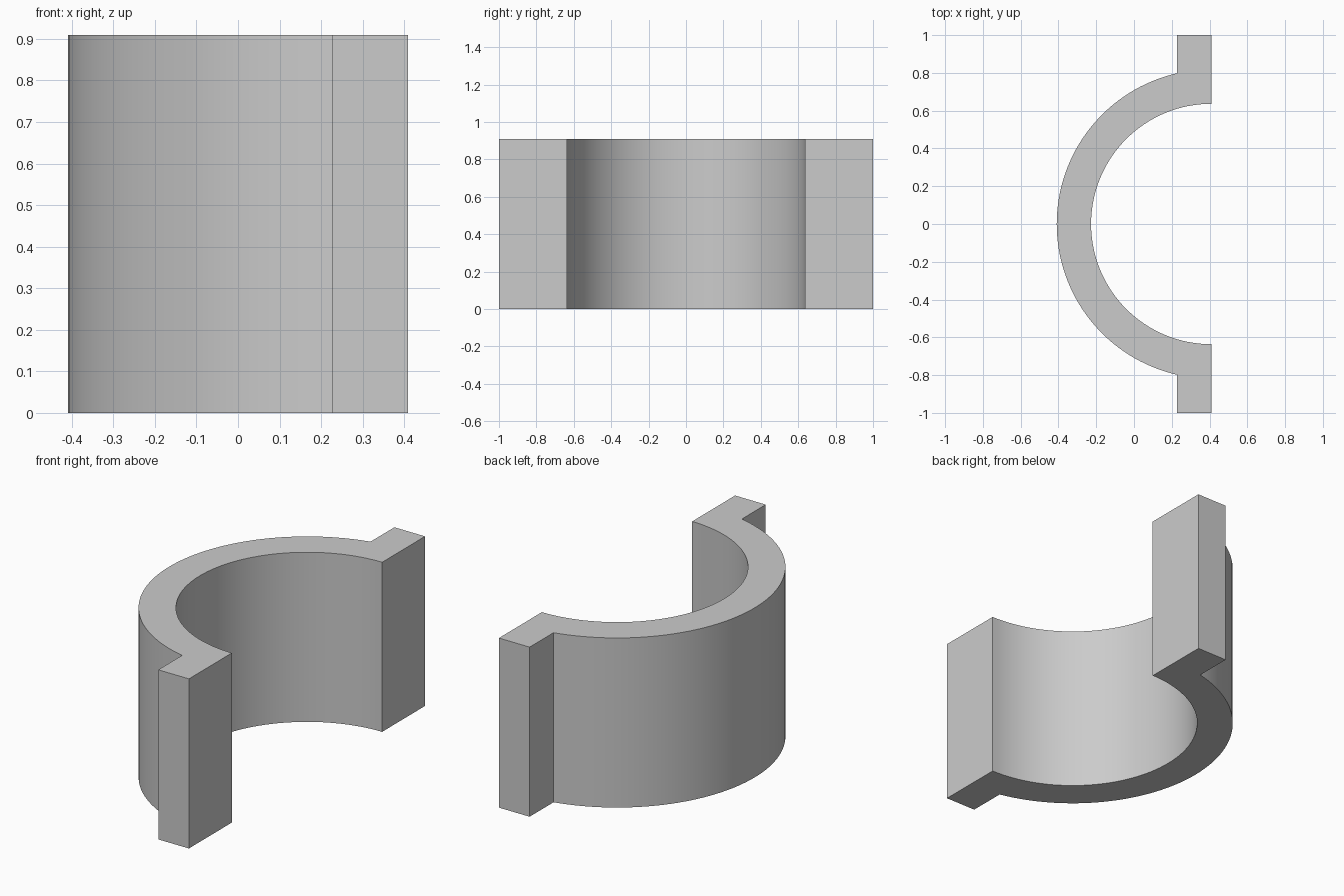
import bpy
import bmesh
from math import acos, cos, sin, pi

old = bpy.data.objects.get("Cube")
if old:
    bpy.data.objects.remove(old, do_unlink=True)

# Proportions: everything is a multiple of one unit
U = 1 / 11
OUTER, INNER, WALL, HEIGHT = 9 * U, 7 * U, 2 * U, 10 * U
CENTRE_X = OUTER / 2
STEPS = 64

grey = bpy.data.materials.new("plain_grey")
grey.use_nodes = True
colour = (0.6, 0.6, 0.6, 1)
grey.diffuse_color = colour
grey.node_tree.nodes["Principled BSDF"].inputs["Base Color"].default_value = colour


def arc(radius, start, end):
    """Points on a circle about the bore axis."""
    angles = [start + (end - start) * i / STEPS for i in range(STEPS + 1)]
    return [(CENTRE_X + radius * cos(a), radius * sin(a)) for a in angles]


# Outline: outer arc, front flange, inner arc, back flange
meet = acos(-WALL / OUTER)
flange_x = CENTRE_X - WALL
outline = arc(OUTER, meet, 2 * pi - meet)
outline += [(flange_x, -1), (CENTRE_X, -1)]
outline += arc(INNER, 1.5 * pi, 0.5 * pi)
outline += [(CENTRE_X, 1), (flange_x, 1)]

# Extrude the outline into the half clamp
bm = bmesh.new()
base = bm.faces.new([bm.verts.new((x, y, 0)) for x, y in outline])
top = bmesh.ops.extrude_face_region(bm, geom=[base], use_keep_orig=True)
moved = [v for v in top["geom"] if isinstance(v, bmesh.types.BMVert)]
bmesh.ops.translate(bm, verts=moved, vec=(0, 0, HEIGHT))
bmesh.ops.recalc_face_normals(bm, faces=bm.faces)

mesh = bpy.data.meshes.new("half_clamp")
bm.to_mesh(mesh)
bm.free()
mesh.materials.append(grey)
clamp = bpy.data.objects.new("half_clamp", mesh)
bpy.context.collection.objects.link(clamp)

# Smooth the curved walls, keep the corners crisp
bpy.ops.object.select_all(action="DESELECT")
clamp.select_set(True)
bpy.context.view_layer.objects.active = clamp
bpy.ops.object.shade_smooth_by_angle(angle=pi / 9)
